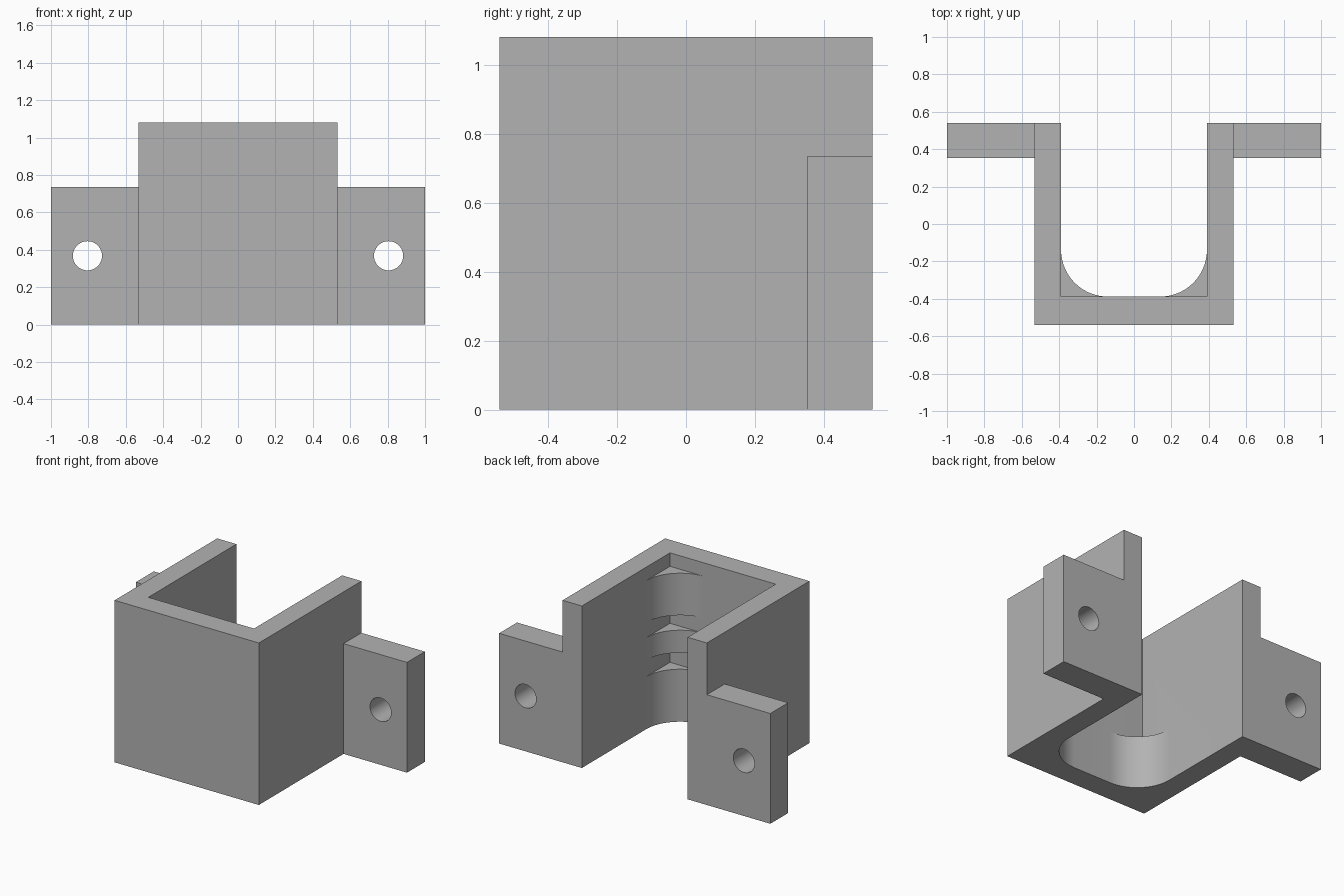
import bpy
import bmesh
from math import cos, sin, pi, radians
from mathutils import Matrix, Vector

if "Cube" in bpy.data.objects:
    bpy.data.objects.remove(bpy.data.objects["Cube"])

# Main dimensions
OUT_X, IN_X = 0.532, 0.39
FRONT, BACK, IN_Y = -0.54, 0.54, -0.388
HEIGHT = 1.08
WING_Y, WING_TOP = 0.352, 0.735
HOLE_X, HOLE_Z, HOLE_R = 0.805, 0.368, 0.078
FILLET_R = 0.25

grey = bpy.data.materials.new("plain grey")
grey.use_nodes = True
colour = (0.45, 0.45, 0.45, 1)
grey.diffuse_color = colour
grey.node_tree.nodes["Principled BSDF"].inputs["Base Color"].default_value = colour


def finish(name, bm):
    bmesh.ops.recalc_face_normals(bm, faces=bm.faces)
    mesh = bpy.data.meshes.new(name)
    bm.to_mesh(mesh)
    bm.free()
    mesh.materials.append(grey)
    obj = bpy.data.objects.new(name, mesh)
    bpy.context.collection.objects.link(obj)
    return obj


def prism(name, outline, z0, z1):
    """Extrude a flat outline upwards from z0 to z1."""
    bm = bmesh.new()
    face = bm.faces.new([bm.verts.new((x, y, z0)) for x, y in outline])
    new = bmesh.ops.extrude_face_region(bm, geom=[face])["geom"]
    verts = [v for v in new if isinstance(v, bmesh.types.BMVert)]
    bmesh.ops.translate(bm, verts=verts, vec=Vector((0, 0, z1 - z0)))
    return finish(name, bm)


def combine(target, tool, operation):
    mod = target.modifiers.new(operation.title(), 'BOOLEAN')
    mod.operation = operation
    mod.solver = 'EXACT'
    mod.object = tool
    with bpy.context.temp_override(object=target, active_object=target):
        bpy.ops.object.modifier_apply(modifier=mod.name)
    bpy.data.objects.remove(tool)


def corner_fillet(side, z0, z1):
    """Concave corner filler, its back sunk a little into the walls."""
    sink = 0.05
    cx, cy = IN_X - FILLET_R, IN_Y + FILLET_R
    arc = [(cx + FILLET_R * cos(a), cy - FILLET_R * sin(a))
           for a in (pi / 2 * i / 24 for i in range(25))]
    back = [(cx, IN_Y - sink), (IN_X + sink, IN_Y - sink), (IN_X + sink, cy)]
    return prism("fillet", [(side * x, y) for x, y in arc + back], z0, z1)


# U-shaped channel, open at the back
half = [(OUT_X, FRONT), (OUT_X, BACK), (IN_X, BACK), (IN_X, IN_Y)]
bracket = prism("channel_bracket", half + [(-x, y) for x, y in reversed(half)], 0, HEIGHT)

# Mounting wings with screw holes
for side in (1, -1):
    inner, outer = side * (OUT_X - 0.06), side * 1.0
    wing = prism("wing", [(inner, WING_Y), (outer, WING_Y), (outer, BACK), (inner, BACK)],
                 0, WING_TOP)
    bm = bmesh.new()
    bmesh.ops.create_cone(bm, cap_ends=True, segments=48, radius1=HOLE_R, radius2=HOLE_R,
                          depth=0.5, matrix=Matrix.Translation((side * HOLE_X, 0.45, HOLE_Z))
                          @ Matrix.Rotation(pi / 2, 4, 'X'))
    combine(wing, finish("hole_cutter", bm), 'DIFFERENCE')
    combine(bracket, wing, 'UNION')

# Rounded inner corners: one low block on the right, three stacked on the left
for side, z0, z1 in ((-1, 0, 0.35), (1, 0, 0.35), (1, 0.46, 0.61), (1, 0.71, 0.99)):
    combine(bracket, corner_fillet(side, z0, z1), 'UNION')

# Smooth the curves while keeping the edges sharp
for obj in bpy.context.selected_objects:
    obj.select_set(False)
bpy.context.view_layer.objects.active = bracket
bracket.select_set(True)
bpy.ops.object.shade_smooth_by_angle(angle=radians(30))
